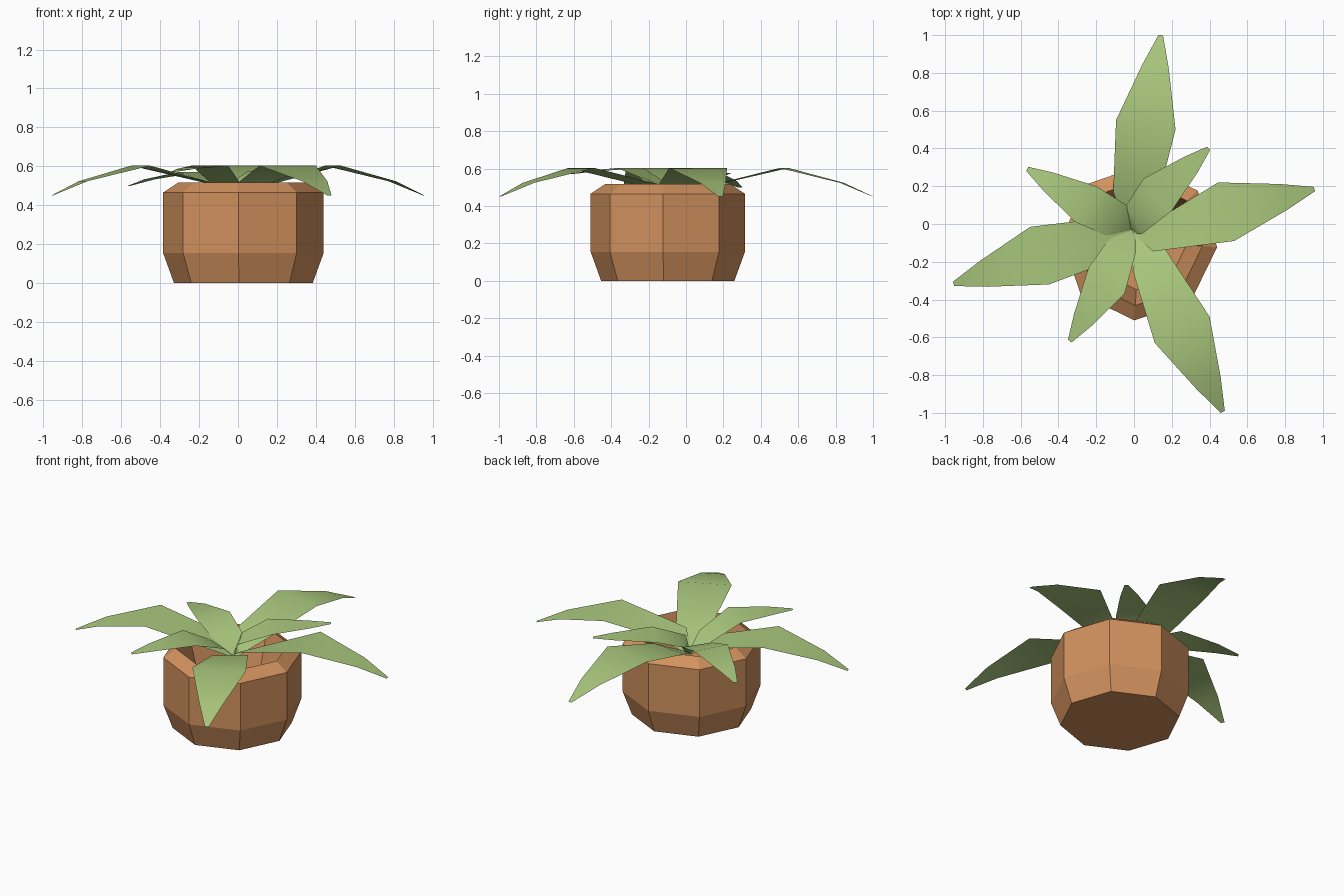
import bpy, math
from mathutils import Vector

if "Cube" in bpy.data.objects:
    bpy.data.objects.remove(bpy.data.objects["Cube"])


def material(name, rgb):
    m = bpy.data.materials.new(name)
    m.diffuse_color = (*rgb, 1)
    m.use_nodes = True
    m.node_tree.nodes["Principled BSDF"].inputs["Base Color"].default_value = m.diffuse_color
    return m


terracotta = material("terracotta", (0.64, 0.285, 0.112))
leaf_green = material("leaf green", (0.40, 0.575, 0.205))


def add_mesh(name, verts, faces, mat, smooth=False):
    me = bpy.data.meshes.new(name)
    me.from_pydata(verts, [], faces)
    me.materials.append(mat)
    for p in me.polygons:
        p.use_smooth = smooth
    me.update()
    ob = bpy.data.objects.new(name, me)
    bpy.context.collection.objects.link(ob)
    return ob


# Pot: eight-sided turned profile (radius, height), outside then inside
SIDES = 8
CX, CY, TURN = 0.0275, -0.0975, math.radians(-3.5)
profile = [(0.357, 0), (0.4134, 0.155), (0.4134, 0.465), (0.335, 0.517), (0.25, 0.22)]
verts = [(CX + r * math.cos(TURN + i * math.tau / SIDES),
          CY + r * math.sin(TURN + i * math.tau / SIDES), z)
         for r, z in profile for i in range(SIDES)]
faces = [tuple(reversed(range(SIDES)))]
for k in range(len(profile) - 1):
    for i in range(SIDES):
        j = (i + 1) % SIDES
        faces.append((k * SIDES + i, k * SIDES + j, (k + 1) * SIDES + j, (k + 1) * SIDES + i))
top = (len(profile) - 1) * SIDES
faces.append(tuple(range(top, top + SIDES)))
add_mesh("pot", verts, faces, terracotta)


# Leaf: thin blade from the root, rising to its widest row, then drooping to a blunt tip
def leaf(name, inner, mid, tip, z_mid, z_tip):
    (il, ir), (ml, mr) = [(Vector(a), Vector(b)) for a, b in (inner, mid)]
    t = Vector(tip)
    root = Vector((-0.01, -0.03))
    side = (mr - ml).normalized()
    rows = [
        (root - side * 0.025, root + side * 0.025, 0.42),
        (il, ir, 0.515),
        (ml, mr, z_mid),
        (ml.lerp(t, 0.65) - side * 0.015, mr.lerp(t, 0.65) + side * 0.015,
         z_mid + (z_tip - z_mid) * 0.52),
        (t - side * 0.012, t + side * 0.012, z_tip),
    ]
    v = [(p.x, p.y, z) for l, r, z in rows for p in (l, r)]
    f = [(2 * k, 2 * k + 1, 2 * k + 3, 2 * k + 2) for k in range(len(rows) - 1)]
    add_mesh(name, v, f, leaf_green, True)


# Four long leaves
leaf("back_leaf", ((-0.11, 0.17), (0.13, 0.15)), ((-0.095, 0.55), (0.22, 0.5)),
     (0.142, 1.0), 0.603, 0.45)
leaf("right_leaf", ((0.2, 0.07), (0.1, -0.145)), ((0.445, 0.22), (0.53, -0.09)),
     (0.955, 0.185), 0.603, 0.45)
leaf("front_leaf", ((0.17, -0.14), (0.0, -0.27)), ((0.40, -0.49), (0.11, -0.63)),
     (0.47, -0.995), 0.603, 0.45)
leaf("left_leaf", ((-0.13, -0.2), (-0.17, 0.03)), ((-0.45, -0.32), (-0.55, -0.015)),
     (-0.955, -0.317), 0.603, 0.45)
# Three short leaves
leaf("short_back_right_leaf", ((-0.04, 0.1), (0.04, -0.055)), ((0.05, 0.24), (0.2, 0.07)),
     (0.395, 0.4), 0.575, 0.577)
leaf("short_back_left_leaf", ((-0.15, -0.06), (-0.04, 0.1)), ((-0.31, 0.01), (-0.2, 0.2)),
     (-0.565, 0.292), 0.57, 0.498)
leaf("short_front_leaf", ((0.01, -0.15), (-0.14, -0.09)), ((-0.05, -0.37), (-0.24, -0.23)),
     (-0.34, -0.62), 0.603, 0.57)
